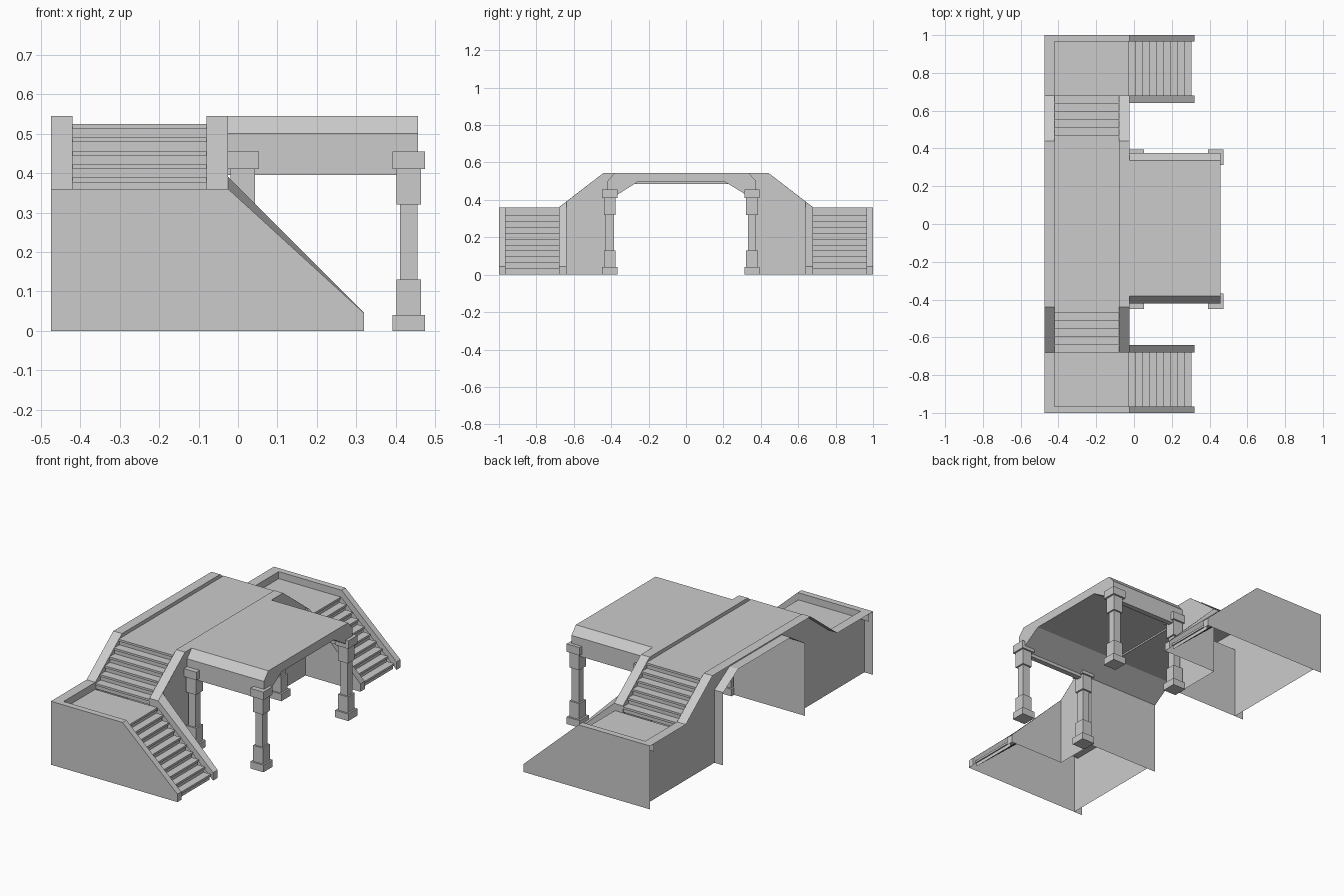
import bpy, bmesh

if "Cube" in bpy.data.objects:
    bpy.data.objects.remove(bpy.data.objects["Cube"])


def lift(pts, axis, v):
    """Place 2D profile points (u, z) in the plane axis = v."""
    return [(v, u, z) if axis == 'x' else (u, v, z) for u, z in pts]


def ribbon(a, b):
    """Quads joining two matching 3D point rows."""
    return [[a[i], a[i + 1], b[i + 1], b[i]] for i in range(len(a) - 1)]


def sweep(pts, axis, lo, hi):
    return ribbon(lift(pts, axis, lo), lift(pts, axis, hi))


def prism(pts, axis, lo, hi):
    return sweep(pts + pts[:1], axis, lo, hi) + [lift(pts, axis, lo), lift(pts, axis, hi)]


def box(cx, cy, size, z0, z1):
    h = size / 2
    return prism([(cx - h, z0), (cx + h, z0), (cx + h, z1), (cx - h, z1)], 'y', cy - h, cy + h)


def part(name, polys, mirror=False):
    bm = bmesh.new()
    for p in polys:
        bm.faces.new([bm.verts.new(c) for c in p])
    bmesh.ops.remove_doubles(bm, verts=bm.verts, dist=0.0001)
    bmesh.ops.recalc_face_normals(bm, faces=bm.faces)
    me = bpy.data.meshes.new(name)
    bm.to_mesh(me)
    bm.free()
    ob = bpy.data.objects.new(name, me)
    bpy.context.collection.objects.link(ob)
    if mirror:
        m = ob.modifiers.new("mirror", 'MIRROR')
        m.use_axis = (False, True, False)
        m.use_mirror_merge = False
    return ob


def steps(u0, z0, u1, z1, n, risers):
    """Stair profile with a small nosing on each tread."""
    du, dz = (u1 - u0) / n, (z1 - z0) / risers
    back = 0.007 if du > 0 else -0.007
    pts = []
    for i in range(risers):
        u, z = u0 + i * du, z0 + (i + 1) * dz
        pts += [(u + back, z - dz), (u + back, z - 0.012), (u, z - 0.012), (u, z)]
    return pts


def mirrored(half):
    return half + [(-y, z) for y, z in reversed(half)]


def lower(pts, d):
    return [(u, z - d) for u, z in pts]


BACK, BIN, FIN, FRONT = -0.475, -0.42, -0.08, -0.025
arch = [(-0.39, 0), (-0.39, 0.413), (-0.26, 0.495), (0.21, 0.495), (0.345, 0.413), (0.345, 0)]

# Central passage: arched lining, rear and front walls
part("passage_lining", sweep(arch, 'x', BACK, FRONT))
rear_top = mirrored([(-1, 0.36), (-0.68, 0.36), (-0.44, 0.545)])
part("rear_wall", [lift([(-1, 0)] + rear_top + [(1, 0)] + arch[::-1], 'x', BIN)])
part("rear_parapet_top", sweep(rear_top, 'x', BACK, BIN))
front_top = mirrored([(-0.64, 0.39), (-0.44, 0.545)])
part("front_wall", [lift([(-0.64, 0)] + front_top + [(0.64, 0)] + arch[::-1], 'x', FRONT)])

# Front parapet: sloped top with a band on its inner side
rail = mirrored([(-0.68, 0.36), (-0.44, 0.545)])
post = [(-0.68, 0.3)] + rail + [(0.68, 0.3)]
part("front_parapet", sweep(post, 'x', FIN, FRONT)
     + ribbon(lift(rail, 'x', FIN), lift(lower(rail, 0.06), 'x', FIN)))

# Walkway deck between the parapets
part("walkway_deck", sweep([(-0.43, 0.525), (0.43, 0.525)], 'x', BIN, FIN))

# Upper and lower flights
part("upper_stairs", sweep(steps(-0.68, 0.32, -0.43, 0.525, 6, 6) + [(-0.425, 0.525)],
                           'x', BIN, FIN), True)
part("lower_stairs", sweep(steps(0.305, 0.0, -0.03, 0.32, 9, 10), 'y', -0.965, -0.68), True)
part("landing_floor", sweep([(BIN, 0.32), (-0.03, 0.32)], 'y', -0.965, -0.68), True)

# End wall with its parapet and outer stringer
slope = [(0.32, 0.045), (FRONT, 0.36), (BACK, 0.36)]
part("end_wall", [lift([(BACK, 0), (0.32, 0)] + slope, 'y', -1)]
     + sweep([(0.32, 0)] + slope, 'y', -1, -0.965)
     + ribbon(lift(slope, 'y', -0.965), lift(lower(slope, 0.045), 'y', -0.965)), True)

# Inner stringer, its top twisting up to meet the front parapet
low = [(0.32, 0), (0.32, 0.045), (FRONT, 0.36)]
high = [(0.32, 0), (0.32, 0.045), (FRONT, 0.39)]
part("inner_stringer", [lift([(FRONT, 0)] + high, 'y', -0.64)]
     + ribbon(lift(low, 'y', -0.68), lift(high, 'y', -0.64))
     + ribbon(lift(low[1:], 'y', -0.68), lift(lower(low[1:], 0.045), 'y', -0.68)), True)

# Porch deck with chamfered edges and arched underside
porch = [(-0.42, 0.395), (-0.42, 0.5), (-0.38, 0.545), (0.335, 0.545), (0.375, 0.5), (0.375, 0.395),
         (0.345, 0.395), (0.345, 0.413), (0.21, 0.495), (-0.26, 0.495), (-0.39, 0.413), (-0.39, 0.395)]
part("porch_deck", prism(porch, 'x', FRONT, 0.457))

# Four stepped pillars
for i, cx in enumerate((0.0125, 0.433)):
    for j, cy in enumerate((-0.408, 0.353)):
        polys = []
        for size, z0, z1 in ((0.082, 0, 0.04), (0.062, 0.04, 0.13), (0.044, 0.13, 0.32),
                             (0.062, 0.32, 0.41), (0.082, 0.41, 0.455)):
            polys += box(cx, cy, size, z0, z1)
        part(f"pillar_{i}{j}", polys)
